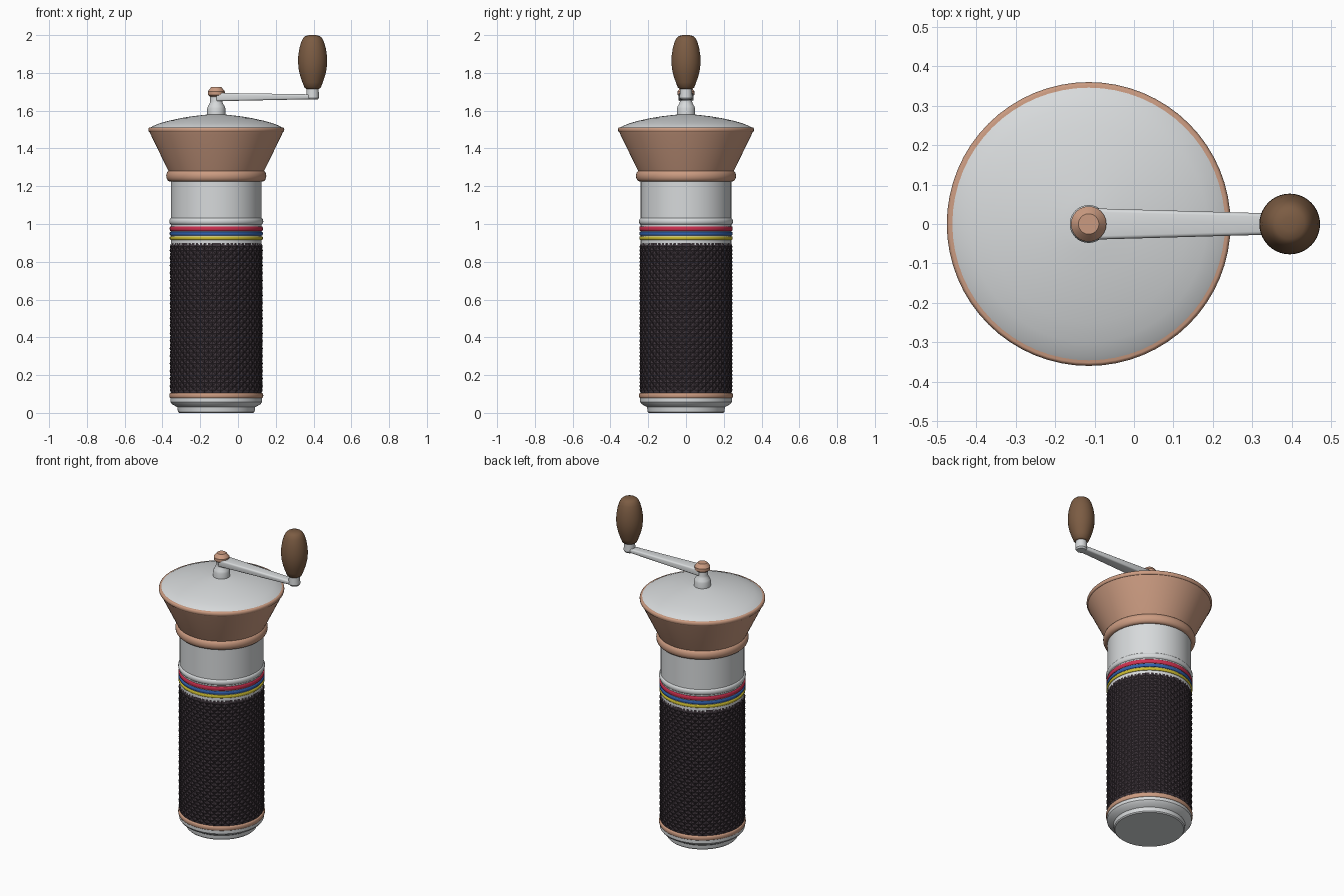
import bpy, bmesh, math

if "Cube" in bpy.data.objects:
    bpy.data.objects.remove(bpy.data.objects["Cube"])

AXIS = -0.115      # x of the main body axis
KNOB = 0.395       # x of the handle knob axis


def material(name, rgb):
    m = bpy.data.materials.new(name)
    m.diffuse_color = (*rgb, 1)
    m.use_nodes = True
    m.node_tree.nodes["Principled BSDF"].inputs["Base Color"].default_value = m.diffuse_color
    return m


STEEL = material("brushed steel", (0.68, 0.70, 0.71))
COPPER = material("copper", (0.60, 0.33, 0.22))
WOOD = material("dark wood", (0.20, 0.107, 0.056))
GRIP = material("dark rubber", (0.046, 0.034, 0.042))
RED = material("red", (0.62, 0.03, 0.08))
BLUE = material("blue", (0.03, 0.12, 0.42))
YELLOW = material("yellow", (0.60, 0.50, 0.03))


def finish(name, bm, mat, angle=30):
    bmesh.ops.recalc_face_normals(bm, faces=bm.faces[:])
    me = bpy.data.meshes.new(name)
    bm.to_mesh(me)
    bm.free()
    me.materials.append(mat)
    ob = bpy.data.objects.new(name, me)
    bpy.context.collection.objects.link(ob)
    bpy.ops.object.select_all(action='DESELECT')
    ob.select_set(True)
    bpy.context.view_layer.objects.active = ob
    bpy.ops.object.shade_smooth_by_angle(angle=math.radians(angle))
    return ob


def lathe(name, profile, mat, x=AXIS, n=64, angle=30):
    """Spin (radius, z) points, bottom to top, into a closed solid."""
    bm = bmesh.new()
    rings = [[bm.verts.new((x + r * math.cos(2 * math.pi * i / n),
                            r * math.sin(2 * math.pi * i / n), z))
              for i in range(n)] for r, z in profile]
    for a, b in zip(rings, rings[1:]):
        for i in range(n):
            j = (i + 1) % n
            bm.faces.new((a[i], a[j], b[j], b[i]))
    bm.faces.new(rings[0][::-1])
    bm.faces.new(rings[-1])
    return finish(name, bm, mat, angle)


def band(name, r, z0, z1, mat, bulge=0.01):
    """Ring with rounded outer edge."""
    h = (z1 - z0) / 2
    pts = [(r - bulge + bulge * math.cos(t), (z0 + z1) / 2 + h * math.sin(t))
           for t in (math.pi * (k / 8 - 0.5) for k in range(9))]
    return lathe(name, pts, mat, angle=50)


# Body: stepped foot and straight steel cylinder
lathe("base", [(0.197, 0), (0.203, 0.006), (0.206, 0.03), (0.234, 0.046),
               (0.243, 0.058), (0.243, 0.085)], STEEL)
lathe("body", [(0.232, 0.08), (0.232, 0.885), (0.24, 0.89), (0.24, 1.24)], STEEL)
band("lower_copper_band", 0.249, 0.078, 0.106, COPPER, 0.006)
band("steel_bead", 0.249, 0.996, 1.032, STEEL, 0.012)

# Coloured stripes
for name, z0, z1, mat in (("red_stripe", 0.963, 0.988, RED),
                          ("blue_stripe", 0.939, 0.959, BLUE),
                          ("yellow_stripe", 0.916, 0.935, YELLOW)):
    band(name, 0.247, z0, z1, mat, 0.005)

# Knurled grip: staggered low pyramids around the cylinder
bm = bmesh.new()
cols, rows, z0, z1 = 72, 40, 0.102, 0.9
grid = []
for j in range(rows + 1):
    row = []
    for i in range(cols):
        r = 0.247 if (i + j) % 2 == 0 and 0 < j < rows else 0.240
        a = 2 * math.pi * i / cols
        row.append(bm.verts.new((AXIS + r * math.cos(a), r * math.sin(a),
                                 z0 + (z1 - z0) * j / rows)))
    grid.append(row)
for j in range(rows):
    for i in range(cols):
        k = (i + 1) % cols
        a, b, c, d = grid[j][i], grid[j][k], grid[j + 1][k], grid[j + 1][i]
        tris = ((a, b, d), (b, c, d)) if (i + j) % 2 == 0 else ((a, b, c), (a, c, d))
        for t in tris:
            bm.faces.new(t)
bm.faces.new(grid[0][::-1])
bm.faces.new(grid[-1])
finish("knurled_grip", bm, GRIP, 15)

# Funnel hopper with collar and rim
band("collar", 0.265, 1.225, 1.284, COPPER, 0.02)
lathe("funnel", [(0.25, 1.275), (0.258, 1.29), (0.348, 1.475), (0.354, 1.49)], COPPER)
band("funnel_rim", 0.360, 1.486, 1.512, COPPER, 0.008)

# Domed lid and crank hub
lathe("lid", [(0.352, 1.495), (0.352, 1.508), (0.335, 1.519), (0.30, 1.533),
              (0.25, 1.547), (0.19, 1.560), (0.13, 1.570), (0.07, 1.577),
              (0.04, 1.58)], STEEL)
lathe("hub", [(0.048, 1.57), (0.048, 1.612), (0.044, 1.624), (0.035, 1.638),
              (0.032, 1.65), (0.032, 1.69)], STEEL, n=32)
lathe("hub_cap", [(0.030, 1.672), (0.045, 1.684), (0.045, 1.702), (0.029, 1.722),
                  (0.026, 1.725)], COPPER, n=24)

# Crank arm: tapering bar with bevelled edges
bm = bmesh.new()
ends = []
for x, w, lo, hi in ((AXIS, 0.040, 1.650, 1.694), (KNOB + 0.02, 0.025, 1.661, 1.686)):
    ends.append([bm.verts.new((x, y, z))
                 for y, z in ((-w, lo), (w, lo), (w, hi), (-w, hi))])
p, q = ends
for i in range(4):
    j = (i + 1) % 4
    bm.faces.new((p[i], p[j], q[j], q[i]))
bm.faces.new(p[::-1])
bm.faces.new(q)
bmesh.ops.bevel(bm, geom=bm.edges[:], offset=0.009, segments=3, affect='EDGES', profile=0.5)
finish("crank_arm", bm, STEEL, 40)

# Knob post and wooden knob
lathe("knob_post", [(0.027, 1.658), (0.034, 1.668), (0.031, 1.73)], STEEL, KNOB, 32)
lathe("knob", [(0.034, 1.716), (0.043, 1.722), (0.054, 1.75), (0.066, 1.785),
               (0.074, 1.82), (0.077, 1.855), (0.076, 1.89), (0.070, 1.93),
               (0.060, 1.965), (0.050, 1.985), (0.038, 1.995), (0.018, 2.0)],
      WOOD, KNOB, 40, 50)
